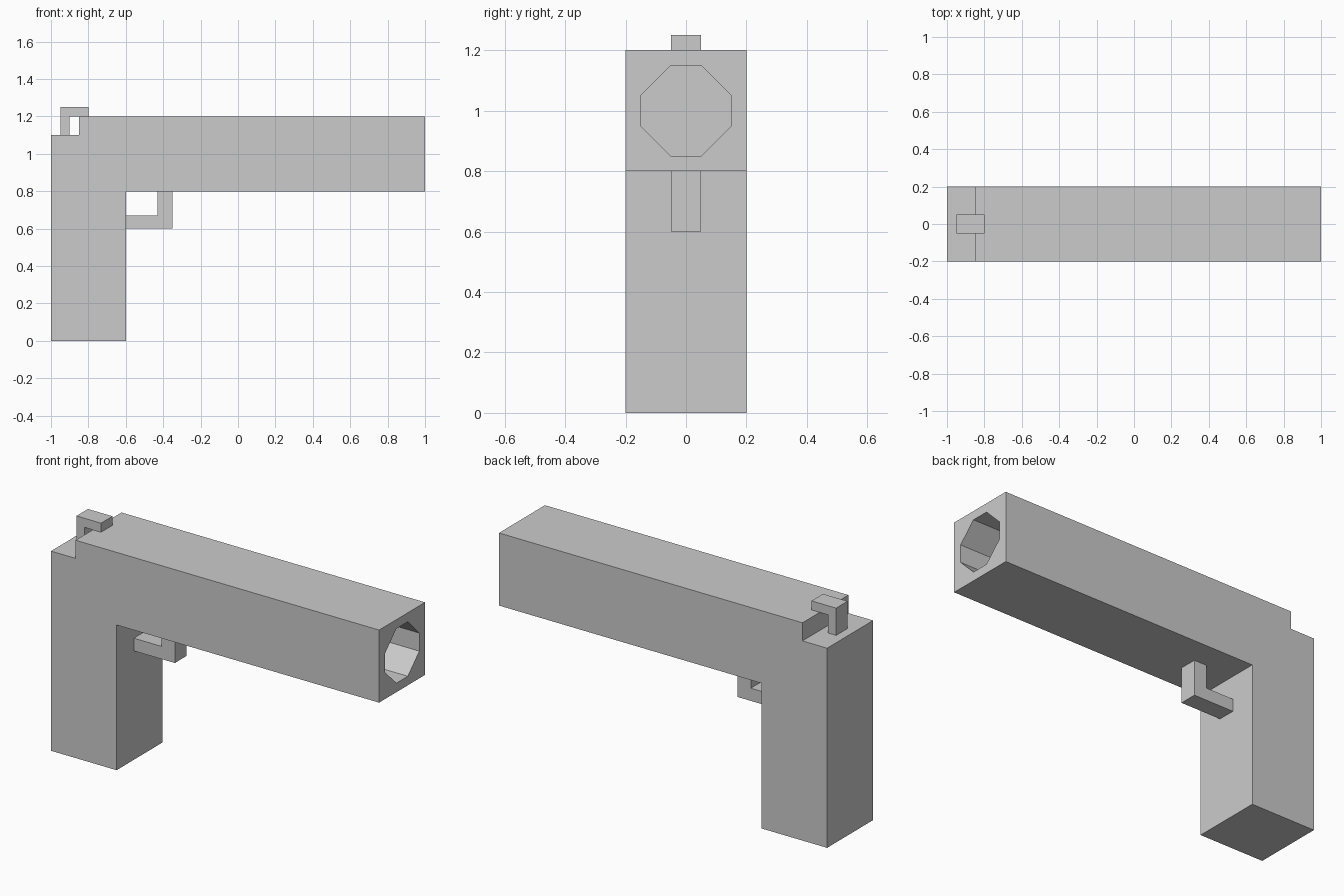
import bpy, bmesh

if "Cube" in bpy.data.objects:
    bpy.data.objects.remove(bpy.data.objects["Cube"])


def prism(name, points, start, end, axis):
    """Extrude a 2D outline: axis 'Y' takes (x, z) points, axis 'X' takes (y, z)."""
    bm = bmesh.new()
    place = (lambda a, b, t: (a, t, b)) if axis == 'Y' else (lambda a, b, t: (t, a, b))
    face = bm.faces.new([bm.verts.new(place(a, b, start)) for a, b in points])
    new = bmesh.ops.extrude_face_region(bm, geom=[face])["geom"]
    shift = (0, end - start, 0) if axis == 'Y' else (end - start, 0, 0)
    bmesh.ops.translate(bm, vec=shift,
                        verts=[v for v in new if isinstance(v, bmesh.types.BMVert)])
    bmesh.ops.recalc_face_normals(bm, faces=bm.faces)
    mesh = bpy.data.meshes.new(name)
    bm.to_mesh(mesh)
    bm.free()
    obj = bpy.data.objects.new(name, mesh)
    bpy.context.collection.objects.link(obj)
    return obj


# Grip and barrel in one block, with a step at the back
body = prism("body", [(-1, 0), (-0.6, 0), (-0.6, 0.8), (1, 0.8), (1, 1.2),
                      (-0.85, 1.2), (-0.85, 1.1), (-1, 1.1)], -0.2, 0.2, 'Y')

# Octagonal bore cut into the front of the barrel
octagon = [(0.05, 0.85), (0.15, 0.95), (0.15, 1.05), (0.05, 1.15),
           (-0.05, 1.15), (-0.15, 1.05), (-0.15, 0.95), (-0.05, 0.85)]
cutter = prism("bore_cutter", octagon, -0.6, 1.1, 'X')
cutter.hide_render = True
cutter.hide_set(True)
bore = body.modifiers.new("bore", 'BOOLEAN')
bore.operation = 'DIFFERENCE'
bore.solver = 'EXACT'
bore.object = cutter

# Bent bar on top at the back
prism("hammer", [(-0.95, 1.1), (-0.9, 1.1), (-0.9, 1.2), (-0.8, 1.2),
                 (-0.8, 1.25), (-0.95, 1.25)], -0.05, 0.05, 'Y')

# Bent guard under the barrel
prism("guard", [(-0.6, 0.6), (-0.35, 0.6), (-0.35, 0.8), (-0.43, 0.8),
                (-0.43, 0.67), (-0.6, 0.67)], -0.05, 0.05, 'Y')
